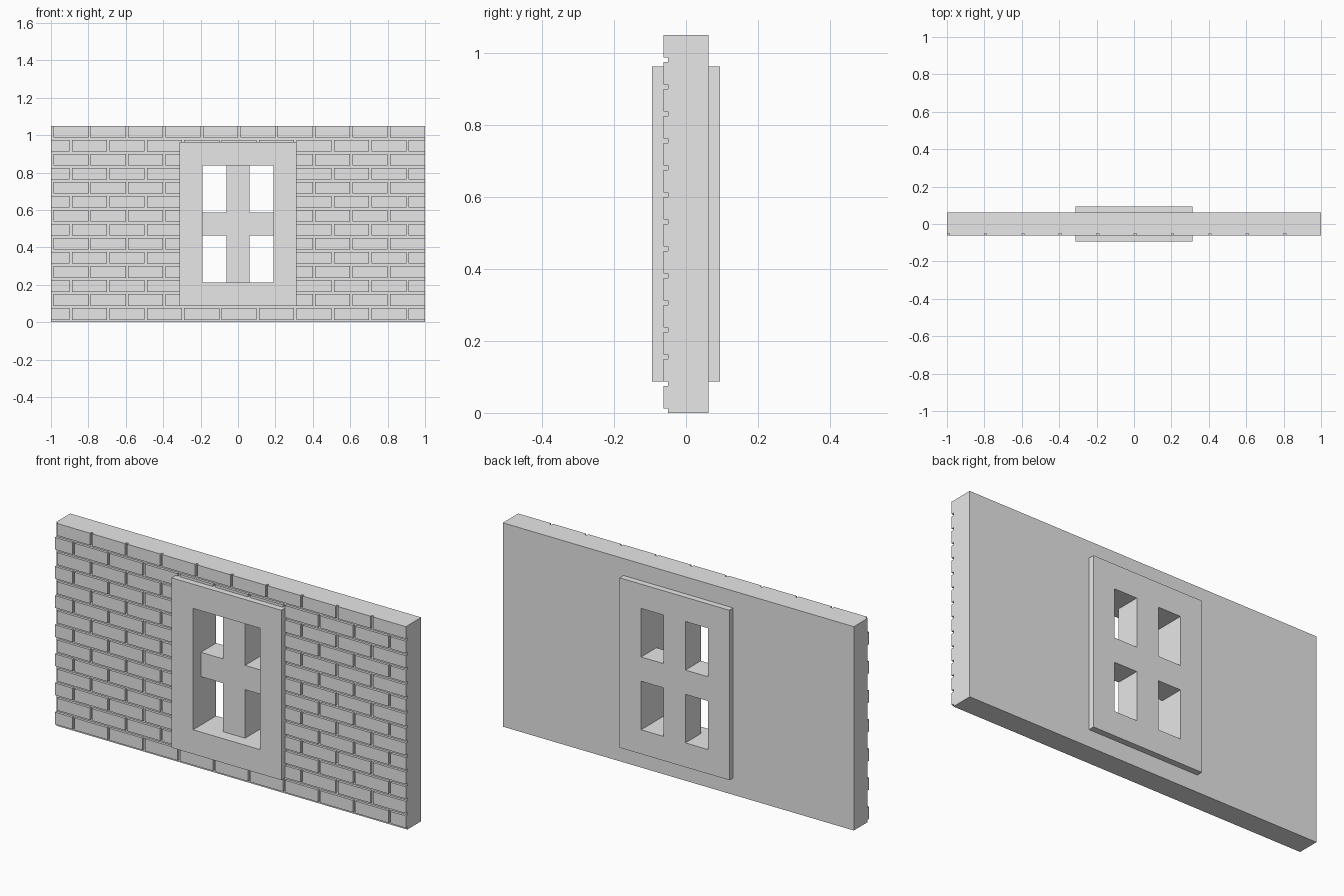
import bpy
import bmesh

if "Cube" in bpy.data.objects:
    bpy.data.objects.remove(bpy.data.objects["Cube"])

# Single plain grey material
GREY = (0.8, 0.8, 0.8, 1.0)
grey = bpy.data.materials.new("plain_grey")
grey.diffuse_color = GREY
grey.use_nodes = True
grey.node_tree.nodes["Principled BSDF"].inputs["Base Color"].default_value = GREY

# Main sizes
HALF_W, HEIGHT = 1.0, 1.05
WALL_FRONT, WALL_BACK = -0.05, 0.0625
BRICK_FRONT, TRIM = -0.0625, 0.094
BAR_FRONT = -0.031
GAP, ROW, PITCH, ROWS = 0.0125, 0.075, 0.2, 14
TRIM_X, TRIM_BOTTOM, TRIM_TOP = 0.3125, 0.0875, 0.9625
OPEN_X, OPEN_BOTTOM, OPEN_TOP = 0.19, 0.2125, 0.8375
BAR, BAR_BOTTOM, BAR_TOP = 0.0625, 0.4625, 0.5875


def finish(name, bm):
    bmesh.ops.recalc_face_normals(bm, faces=bm.faces)
    mesh = bpy.data.meshes.new(name)
    bm.to_mesh(mesh)
    bm.free()
    mesh.materials.append(grey)
    obj = bpy.data.objects.new(name, mesh)
    bpy.context.collection.objects.link(obj)
    return obj


def panel(name, xs, zs, holes, front, back):
    """Upright slab made from a grid of cells, with some cells left open."""
    bm = bmesh.new()
    grid = [[bm.verts.new((x, front, z)) for z in zs] for x in xs]
    for i in range(len(xs) - 1):
        for j in range(len(zs) - 1):
            if (i, j) not in holes:
                bm.faces.new((grid[i][j], grid[i + 1][j],
                              grid[i + 1][j + 1], grid[i][j + 1]))
    loose = [v for v in bm.verts if not v.link_faces]
    bmesh.ops.delete(bm, geom=loose, context='VERTS')
    new = bmesh.ops.extrude_face_region(bm, geom=bm.faces[:], use_keep_orig=True)
    moved = [g for g in new["geom"] if isinstance(g, bmesh.types.BMVert)]
    bmesh.ops.translate(bm, verts=moved, vec=(0, back - front, 0))
    return finish(name, bm)


def add_brick(bm, x0, x1, z0, z1):
    """Brick with its hidden back face left off."""
    corners = [(x0, z0), (x1, z0), (x1, z1), (x0, z1)]
    face = [bm.verts.new((x, BRICK_FRONT, z)) for x, z in corners]
    root = [bm.verts.new((x, WALL_FRONT, z)) for x, z in corners]
    bm.faces.new(face)
    for k in range(4):
        n = (k + 1) % 4
        bm.faces.new((face[k], root[k], root[n], face[n]))


# Wall slab, open where the window sits
panel("wall", [-HALF_W, -TRIM_X, TRIM_X, HALF_W],
      [0, TRIM_BOTTOM, TRIM_TOP, HEIGHT], {(1, 1)}, WALL_FRONT, WALL_BACK)

# Front casing around one large opening
panel("front_window_casing", [-TRIM_X, -OPEN_X, OPEN_X, TRIM_X],
      [TRIM_BOTTOM, OPEN_BOTTOM, OPEN_TOP, TRIM_TOP], {(1, 1)}, -TRIM, BAR_FRONT)

# Rear casing with the crossed bars, flush at the back
panel("rear_window_casing_and_bars",
      [-TRIM_X, -OPEN_X, -BAR, BAR, OPEN_X, TRIM_X],
      [TRIM_BOTTOM, OPEN_BOTTOM, BAR_BOTTOM, BAR_TOP, OPEN_TOP, TRIM_TOP],
      {(1, 1), (3, 1), (1, 3), (3, 3)}, BAR_FRONT, TRIM)

# Staggered brick courses, interrupted by the window
bm = bmesh.new()
for row in range(ROWS):
    z0, z1 = row * ROW + GAP, (row + 1) * ROW
    start = -HALF_W - (PITCH / 2 if row % 2 == 0 else 0)
    beside_window = z0 > TRIM_BOTTOM - GAP / 2 and z1 < TRIM_TOP
    spans = [(-HALF_W, HALF_W)]
    if beside_window:
        spans = [(-HALF_W, -TRIM_X), (TRIM_X, HALF_W)]
    for n in range(11):
        left = start + n * PITCH + GAP
        right = start + (n + 1) * PITCH
        for low, high in spans:
            x0, x1 = max(left, low), min(right, high)
            if x1 - x0 > 0.001:
                add_brick(bm, x0, x1, z0, z1)
finish("bricks", bm)
